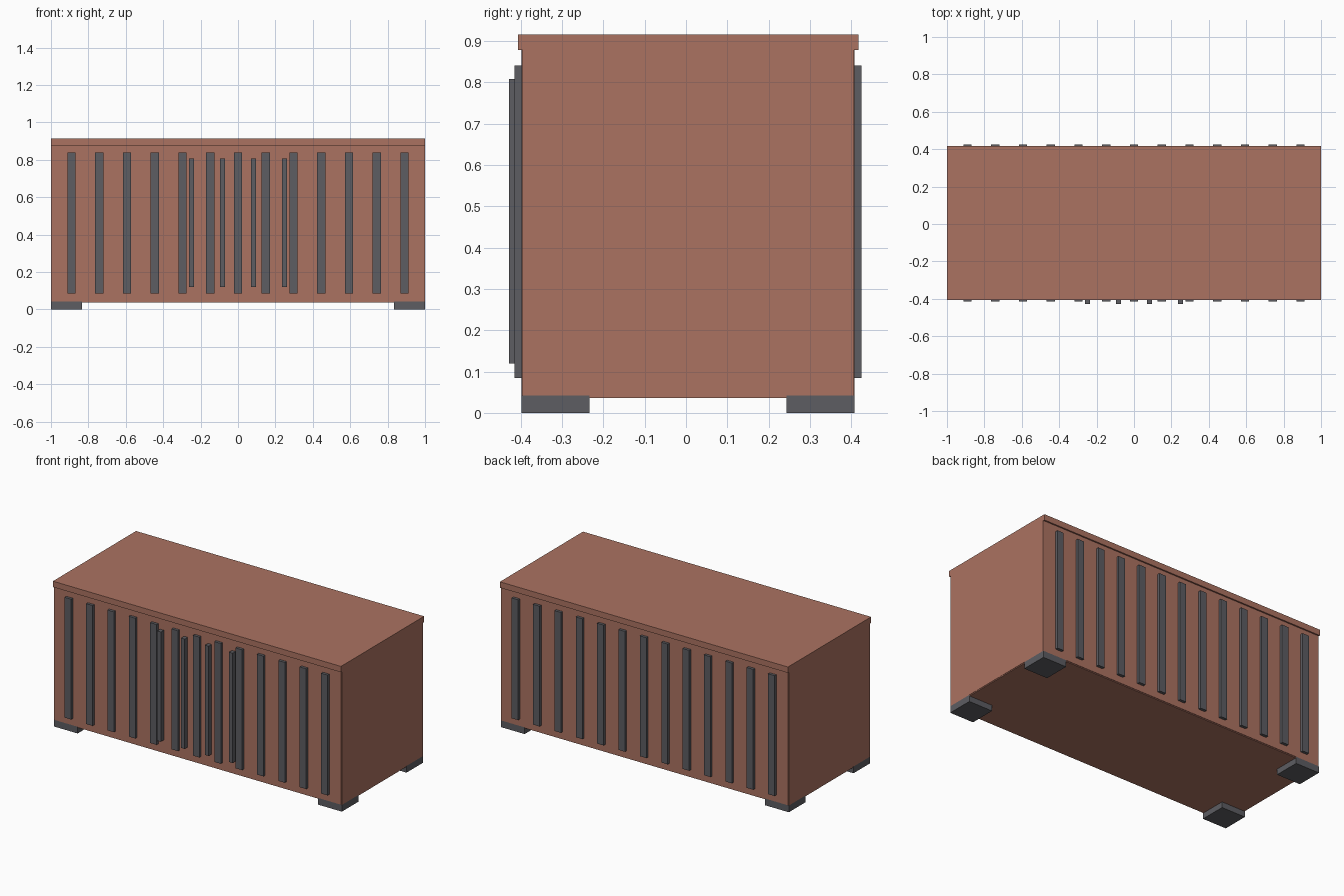
import bpy

if "Cube" in bpy.data.objects:
    bpy.data.objects.remove(bpy.data.objects["Cube"])


def material(name, color):
    m = bpy.data.materials.new(name)
    m.diffuse_color = (*color, 1)
    m.use_nodes = True
    m.node_tree.nodes["Principled BSDF"].inputs["Base Color"].default_value = m.diffuse_color
    return m


RUST = material("rust_paint", (0.41, 0.17, 0.12))
STEEL = material("dark_steel", (0.11, 0.11, 0.122))
CY = 0.005  # the shell sits slightly back because of the door bars


def box(name, x, y, z, mat):
    """Box from (min, max) ranges, y measured from the shell centre."""
    bpy.ops.mesh.primitive_cube_add(size=1)
    o = bpy.context.object
    o.name = name
    o.location = (sum(x) / 2, sum(y) / 2 + CY, sum(z) / 2)
    o.scale = (x[1] - x[0], y[1] - y[0], z[1] - z[0])
    bpy.ops.object.transform_apply(location=True, scale=True)
    o.data.materials.append(mat)
    return o


# Floor and roof
box("floor", (-0.998, 0.998), (-0.40, 0.40), (0.036, 0.06), RUST)
box("roof", (-1, 1), (-0.412, 0.412), (0.878, 0.915), RUST)

for s, side in ((-1, "front"), (1, "back")):
    # Long wall
    box(f"{side}_wall", (-0.995, 0.995), sorted((s * 0.38, s * 0.403)), (0.042, 0.88), RUST)
    # Vertical wall ribs
    for i in range(13):
        x = -0.89 + i * 1.78 / 12
        box(f"{side}_rib", (x - 0.0225, x + 0.0225), sorted((s * 0.40, s * 0.42)),
            (0.085, 0.84), STEEL)
    # Corner feet
    for t in (-1, 1):
        box(f"{side}_foot", sorted((t * 0.835, t * 1.0)), sorted((s * 0.238, s * 0.403)),
            (0, 0.042), STEEL)

# End walls
for t, side in ((-1, "left"), (1, "right")):
    box(f"{side}_end_wall", sorted((t * 0.975, t * 1.0)), (-0.401, 0.401), (0.042, 0.88), RUST)

# Door locking bars on the front
for x in (-0.249, -0.083, 0.083, 0.249):
    box("door_bar", (x - 0.0125, x + 0.0125), (-0.433, -0.40), (0.119, 0.808), STEEL)
